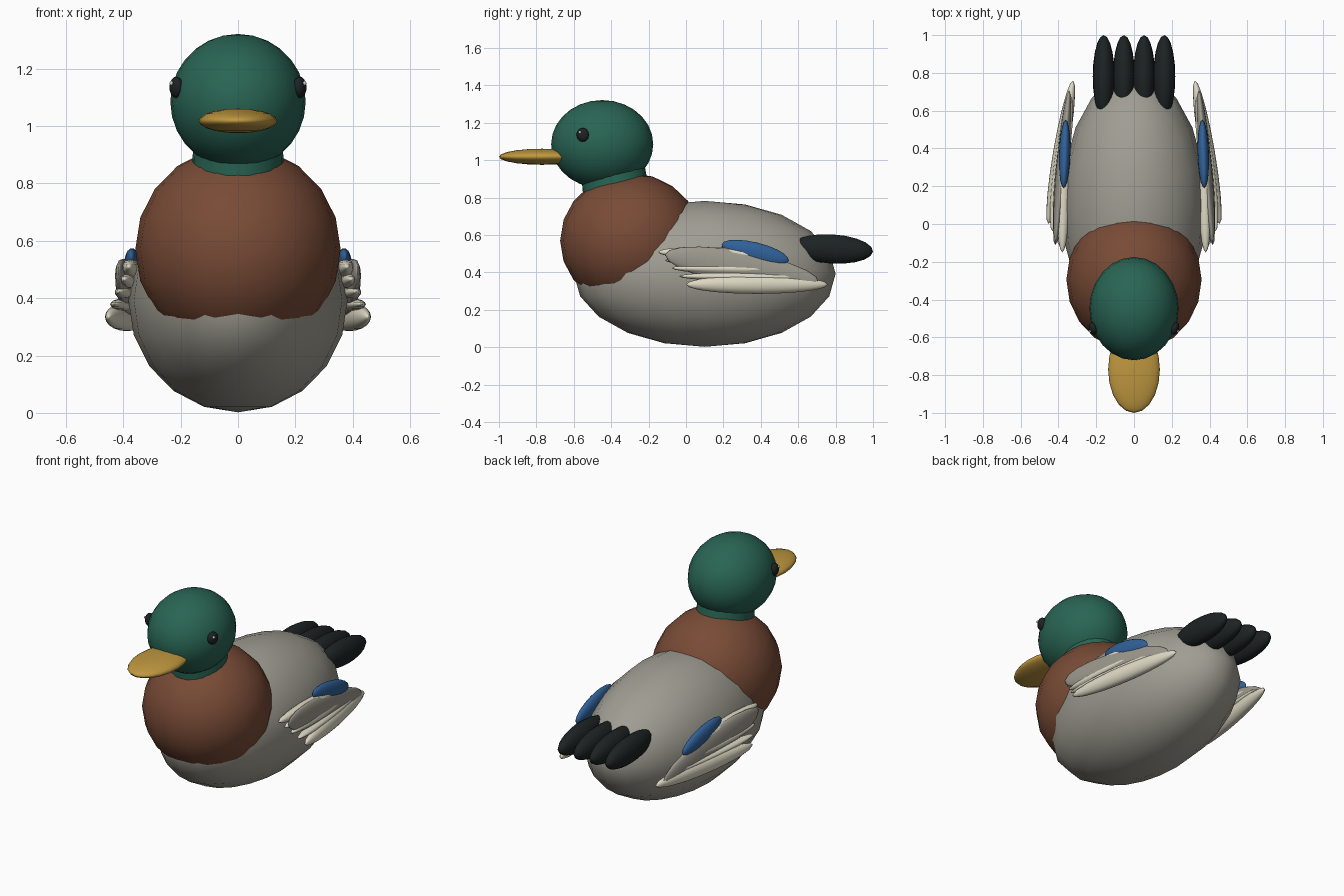
import bpy
from math import radians

if "Cube" in bpy.data.objects:
    bpy.data.objects.remove(bpy.data.objects["Cube"])


def material(name, rgb):
    m = bpy.data.materials.new(name)
    m.diffuse_color = (*rgb, 1)
    m.use_nodes = True
    m.node_tree.nodes["Principled BSDF"].inputs["Base Color"].default_value = m.diffuse_color
    return m


green = material("green", (0.022, 0.13, 0.088))
brown = material("brown", (0.19, 0.07, 0.037))
grey = material("grey", (0.35, 0.34, 0.29))
cream = material("cream", (0.74, 0.70, 0.56))
dark_stripe = material("dark_stripe", (0.34, 0.32, 0.27))
blue = material("blue", (0.03, 0.12, 0.32))
gold = material("gold", (0.52, 0.31, 0.05))
black = material("black", (0.012, 0.016, 0.016))
white = material("white", (0.9, 0.9, 0.9))


def finish(name, mat):
    o = bpy.context.object
    o.name = name
    o.data.materials.append(mat)
    bpy.ops.object.shade_smooth_by_angle(angle=radians(50))
    return o


def ellipsoid(name, loc, radii, mat, tilt=0, yaw=0, seg=20, rings=10):
    bpy.ops.mesh.primitive_uv_sphere_add(segments=seg, ring_count=rings, location=loc,
                                         rotation=(tilt, 0, yaw))
    bpy.context.object.scale = radii
    return finish(name, mat)


def pair(name, loc, radii, mat, tilt=0, yaw=0, **kw):
    for side, s in (("right", 1), ("left", -1)):
        ellipsoid(f"{name}_{side}", (s * loc[0], loc[1], loc[2]), radii, mat, tilt, s * yaw, **kw)


# body, breast and head
ellipsoid("body", (0, 0.1, 0.392), (0.382, 0.70, 0.39), grey)
ellipsoid("breast", (0, -0.295, 0.57), (0.358, 0.378, 0.36), brown)
ellipsoid("head", (0, -0.448, 1.085), (0.236, 0.273, 0.236), green, seg=24, rings=14)

# neck
bpy.ops.mesh.primitive_cone_add(vertices=24, radius1=0.163, radius2=0.155, depth=0.2,
                                location=(0, -0.38, 0.87), rotation=(radians(8), 0, 0))
bpy.context.object.scale = (1, 1.1, 1)
finish("neck", green)

# bill and eyes
ellipsoid("bill", (0, -0.77, 1.018), (0.137, 0.23, 0.043), gold)
pair("eye", (0.215, -0.552, 1.135), (0.023, 0.034, 0.037), black, yaw=-0.3)
pair("eye_glint", (0.232, -0.567, 1.149), (0.007, 0.008, 0.008), white, seg=10, rings=6)

# wings: a darker base with staggered pale feathers
pair("wing", (0.380, 0.30, 0.42), (0.032, 0.42, 0.092), dark_stripe, tilt=-0.18, yaw=0.09)
count = 5
for i in range(count):
    t = i / (count - 1)
    last = i == count - 1
    pair(f"wing_feather_{i + 1}",
         (0.374 + 0.014 * t, 0.14 + 0.24 * t, 0.50 - 0.165 * t),
         (0.034 + 0.006 * t, 0.29 + 0.095 * t, 0.05 if last else 0.034 - 0.014 * t),
         cream, tilt=-0.03 + 0.03 * t, yaw=0.02 + 0.15 * t)
pair("wing_patch", (0.367, 0.37, 0.505), (0.030, 0.185, 0.055), blue, tilt=-0.24, yaw=0.03)

# tail feathers
for i in range(4):
    x = (i - 1.5) * 0.107
    ellipsoid(f"tail_feather_{i + 1}", (x, 0.78, 0.525), (0.058, 0.22, 0.078), black, tilt=-0.06)
